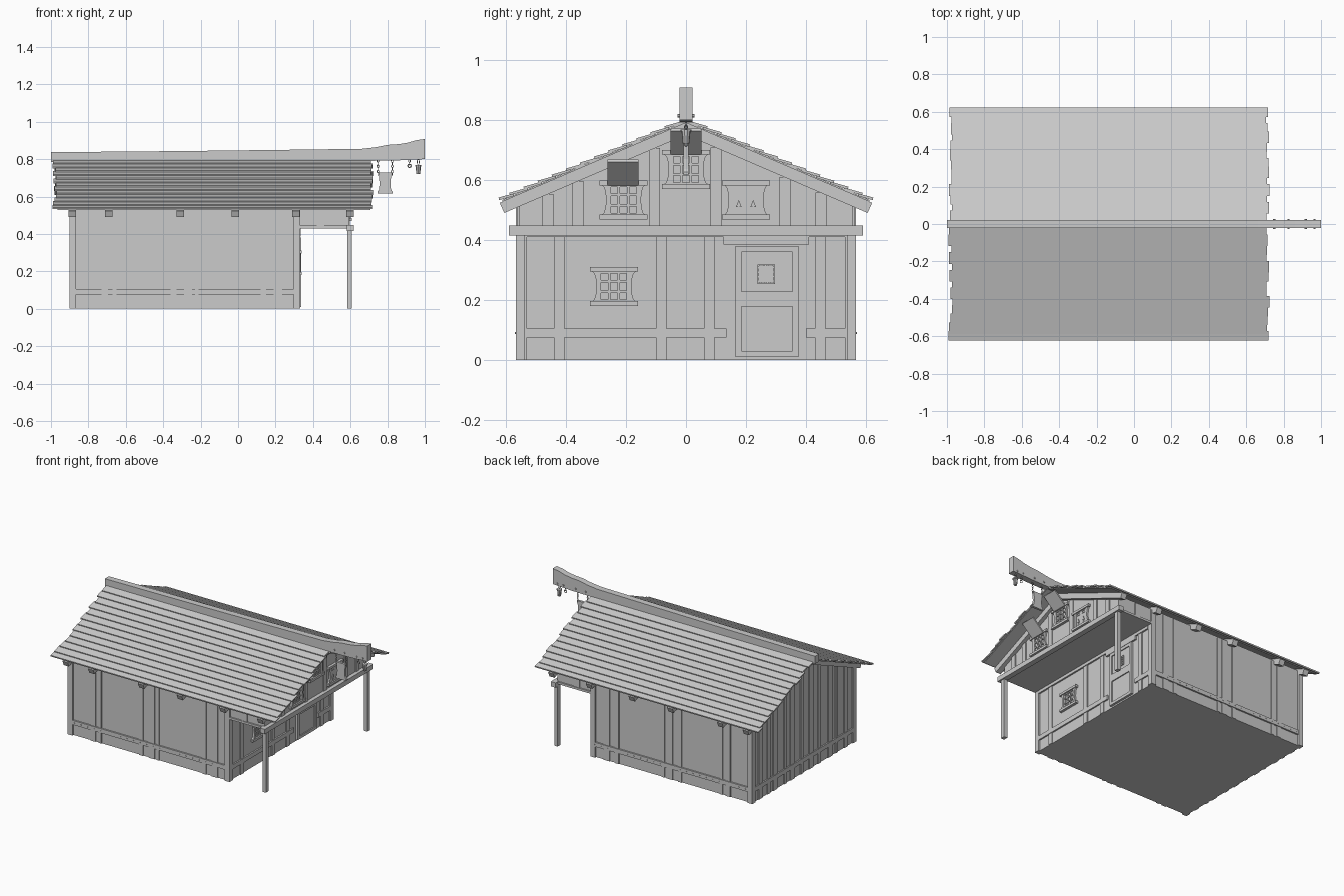
import bpy, bmesh, math, random
from mathutils import Matrix, Vector

if "Cube" in bpy.data.objects:
    bpy.data.objects.remove(bpy.data.objects["Cube"])
random.seed(4)

# ---------- helpers ----------
def finish(name, bm):
    bmesh.ops.recalc_face_normals(bm, faces=bm.faces)
    me = bpy.data.meshes.new(name)
    bm.to_mesh(me)
    bm.free()
    ob = bpy.data.objects.new(name, me)
    bpy.context.collection.objects.link(ob)
    return ob

def add_prism(bm, pts, a, b, axis='x'):
    """Extrude a closed profile from a to b; profile is (y,z) for x, (x,z) for y."""
    put = (lambda p, t: (t, p[0], p[1])) if axis == 'x' else (lambda p, t: (p[0], t, p[1]))
    lo = [bm.verts.new(put(p, a)) for p in pts]
    hi = [bm.verts.new(put(p, b)) for p in pts]
    bm.faces.new(lo)
    bm.faces.new(hi[::-1])
    for i in range(len(pts)):
        j = (i + 1) % len(pts)
        bm.faces.new((lo[i], lo[j], hi[j], hi[i]))

def prism(name, pts, a, b, axis='x'):
    bm = bmesh.new()
    add_prism(bm, pts, a, b, axis)
    return finish(name, bm)

def add_box(bm, x0, x1, y0, y1, z0, z1):
    add_prism(bm, [(y0, z0), (y1, z0), (y1, z1), (y0, z1)], x0, x1)

def boxes(name, items):
    bm = bmesh.new()
    for it in items:
        add_box(bm, *it)
    return finish(name, bm)

def add_cyl(bm, loc, r1, r2, depth, axis='z', seg=8):
    rot = {'z': Matrix(), 'y': Matrix.Rotation(math.pi / 2, 4, 'X'), 'x': Matrix.Rotation(math.pi / 2, 4, 'Y')}[axis]
    bmesh.ops.create_cone(bm, cap_ends=True, segments=seg, radius1=r1, radius2=r2, depth=depth,
                          matrix=Matrix.Translation(loc) @ rot)

def add_ring(bm, c, rx, rz, r, side=False, seg=8, tube=4):
    """Oval ring standing upright, in the xz plane or (side) the yz plane."""
    grid = []
    for i in range(seg):
        a = 2 * math.pi * i / seg
        row = []
        for j in range(tube):
            t = 2 * math.pi * j / tube
            u, w, v = (rx + r * math.cos(t)) * math.cos(a), (rz + r * math.cos(t)) * math.sin(a), r * math.sin(t)
            row.append(bm.verts.new(Vector(c) + (Vector((v, u, w)) if side else Vector((u, v, w)))))
        grid.append(row)
    for i in range(seg):
        for j in range(tube):
            k, l = (i + 1) % seg, (j + 1) % tube
            bm.faces.new((grid[i][j], grid[k][j], grid[k][l], grid[i][l]))

APEX, SLOPE = 0.79, 0.43
def roof_z(y):
    return APEX - SLOPE * abs(y)

# ---------- walls ----------
prism("house_body", [(-.555, 0), (.555, 0), (.555, .54), (0, .78), (-.555, .54)], -.893, .322)
prism("upper_storey_overhang", [(-.555, .435), (.555, .435), (.555, .54), (0, .78), (-.555, .54)], .32, .59)
boxes("overhang_floor", [(.32, .59, -.565, .565, .43, .445)])
boxes("corner_posts", [(x, x + .036, min(s * .53, s * .567), max(s * .53, s * .567), 0, .53)
                       for x in (-.902, .296) for s in (-1, 1)])
boxes("porch_posts", [(.582, .608, s * .551 - .015, s * .551 + .015, 0, .43) for s in (-1, 1)])
boxes("porch_beam", [(.58, .617, -.59, .59, .415, .448)])

# vertical boards on the long sides, the back and both front walls
side = [(-.73, .035), (-.67, .02), (-.36, .03), (-.29, .045), (-.23, .02), (.12, .03), (.19, .045)]
boxes("side_boards", [(x, x + w, *sorted((s * .55, s * .561)), 0, .53) for x, w in side for s in (-1, 1)])
boxes("overhang_side_boards", [(.42, .46, *sorted((s * .55, s * .561)), .44, .53) for s in (-1, 1)])
ys = [-.46, -.36, -.29, -.17, -.08, .02, .12, .2, .31, .38, .47]
boxes("back_boards", [(-.899, -.89, y - w, y + w, 0, roof_z(abs(y) + w) - .02)
                      for y, w in zip(ys, [.02, .012, .025, .015, .022, .014, .025, .012, .022, .015, .02])])
boxes("gable_boards", [(.585, .596, y - .018, y + .018, .445, roof_z(abs(y) + .02) - .03)
                       for y in (-.46, -.36, -.105, .1, .33, .45)])
boxes("front_wall_boards", [(.318, .328, y, y + .035, 0, .43) for y in (-.44, -.1, .06, .43)])

# base rails with nail heads
boxes("base_rails", [(-.9, .33, *sorted((s * .55, s * .566)), .075, .105) for s in (-1, 1)] +
      [(-.902, -.89, -.555, .555, .075, .105), (.318, .332, -.535, .135, .075, .105), (.318, .332, .4, .535, .075, .105)])
bm = bmesh.new()
for i in range(24):
    for s in (-1, 1):
        add_cyl(bm, (-.85 + i * .05, s * .566, .09), .003, .003, .006, 'y', 6)
finish("rail_nails", bm)

# ---------- door ----------
boxes("door_leaf", [(.318, .331, .165, .375, .01, .38)])
def frame(x0, x1, y0, y1, z0, z1, t):
    return [(x0, x1, y0, y1, z0, z0 + t), (x0, x1, y0, y1, z1 - t, z1),
            (x0, x1, y0, y0 + t, z0 + t, z1 - t), (x0, x1, y1 - t, y1, z0 + t, z1 - t)]
boxes("door_frame", frame(.33, .338, .165, .375, .01, .38, .02) + [(.33, .338, .185, .355, .178, .228)])
boxes("door_lintel", [(.318, .335, .125, .41, .385, .412)])
boxes("wall_head_rail", [(.318, .333, -.53, .53, .41, .432)])
bm = bmesh.new()
for it in frame(.33, .337, .238, .297, .253, .318, .005):
    add_box(bm, *it)
for k in range(-3, 4):                      # diagonal lattice
    for d in (-1, 1):
        c = .2675 + k * .015
        lo, hi = max(-.027, -.03 - k * .015 if k < 0 else -.027), min(.027, .03 - k * .015 if k > 0 else .027)
        add_prism(bm, [(.2675 + d * u, .2855 + k * .015 + u + e) for u, e in
                       ((lo, -.0015), (hi, -.0015), (hi, .0015), (lo, .0015))], .331, .335)
finish("door_lattice", bm)

# ---------- windows with waisted frames ----------
def window(name, x, cy, cz, shutter=False):
    w, h = .072, .065
    bm = bmesh.new()
    for s in (-1, 1):
        add_box(bm, x, x + .018, cy - w - .008, cy + w + .008, *sorted((cz + s * h, cz + s * (h - .016))))
        arc = [(w - .014 * math.cos(t), (h - .016) * math.sin(t)) for t in
               [math.pi * (i / 6 - .5) for i in range(7)]]
        pts = [(w - .026, -(h - .016))] + arc + [(w - .026, h - .016)]
        add_prism(bm, [(cy + s * a, cz + b) for a, b in pts], x, x + .012)
    finish(name + "_frame", bm)
    if shutter:
        bm = bmesh.new()
        add_box(bm, x, x + .008, cy - .048, cy + .048, cz - .05, cz + .05)
        for s in (-1, 1):
            y = cy + s * .024
            add_prism(bm, [(y - .01, cz - .024), (y + .01, cz - .024), (y, cz)], x + .006, x + .013)
            for z in (.026, .04):
                add_box(bm, x + .006, x + .012, y - .012, y + .012, cz + z, cz + z + .004)
            add_box(bm, x + .006, x + .012, y - .002, y + .002, cz - .036, cz - .024)
        finish(name + "_shutters", bm)
    else:
        bars = [(x, x + .009, cy + k * .032 - .004, cy + k * .032 + .004, cz - .05, cz + .05) for k in (-.5, .5, -1.45, 1.45)]
        bars += [(x, x + .008, cy - .05, cy + .05, cz + k * .034 - .004, cz + k * .034 + .004) for k in (-.5, .5, -1.4, 1.4)]
        boxes(name + "_grid", bars)

window("ground_window", .322, -.24, .245)
window("left_gable_window", .59, -.208, .533)
window("middle_gable_window", .59, 0, .635)
window("right_gable_window", .59, .2, .533, True)
for nm, y, z in (("left_flap", -.21, .582), ("middle_flap", 0, .685)):   # raised flaps
    prism(nm, [(.602, z + .008), (.608, z), (.69, z + .078), (.684, z + .086)], y - .052, y + .052, 'y')

# ---------- roof ----------
bm = bmesh.new()
for x in (-.885, -.69, -.31, -.015, .31, .597):
    for s in (-1, 1):
        add_prism(bm, [(0, APEX), (s * .62, roof_z(.62)), (s * .605, roof_z(.605) - .04), (0, APEX - .04)], x - .02, x + .02)
finish("rafters", bm)
prism("roof_deck", [(-.612, roof_z(.612)), (0, APEX), (.612, roof_z(.612)), (.612, roof_z(.612) + .006),
                    (0, APEX + .006), (-.612, roof_z(.612) + .006)], -.965, .705)
bm = bmesh.new()
N = 13
for i in range(N):
    y0 = .01 + i * .61 / N
    y1 = y0 + .61 / N + .013
    y1 = min(y1, .622)
    for s in (-1, 1):
        a, b = random.uniform(-.012, .012), random.uniform(-.01, .01)
        add_prism(bm, [(s * y0, roof_z(y0) + .003), (s * y1, roof_z(y1) + .010),
                       (s * (y1 + .002), roof_z(y1) + .019), (s * y0, roof_z(y0) + .011)], -.982 + a, .716 + b)
finish("roof_planks", bm)

# ---------- ridge beam with carved end ----------
prism("ridge_beam", [(-1, .785), (.66, .79), (.85, .793), (1, .80), (1, .908), (.95, .9), (.91, .888), (.86, .88),
                     (.8, .876), (.74, .864), (.66, .855), (.2, .849), (-.3, .843), (-1, .837)], -.022, .022, 'y')
bm = bmesh.new()
for x in (.75, .826, .918, .965):
    add_cyl(bm, (x, 0, .813), .006, .006, .056, 'y', 8)
finish("ridge_pegs", bm)

# ---------- hanging board, chains, hook and bucket ----------
bm = bmesh.new()
for x in (.75, .826):
    for k in range(6):
        add_ring(bm, (x, 0, .79 - k * .014), .005, .008, .002, k % 2 == 1)
for k in range(2):
    add_ring(bm, (.918, 0, .79 - k * .014), .005, .008, .002, k % 2 == 1)
add_ring(bm, (.918, 0, .764), .009, .009, .003)
add_ring(bm, (.965, 0, .785), .006, .014, .002)
finish("chains", bm)
prism("hanging_board", [(.748, .616), (.828, .616), (.828, .626), (.82, .636), (.817, .67), (.822, .728),
                        (.754, .728), (.759, .67), (.756, .636), (.748, .626)], -.008, .008, 'y')
bm = bmesh.new()
add_cyl(bm, (.965, 0, .742), .011, .015, .042, 'z', 10)
add_cyl(bm, (.965, 0, .765), .018, .018, .007, 'z', 10)
finish("hanging_bucket", bm)
